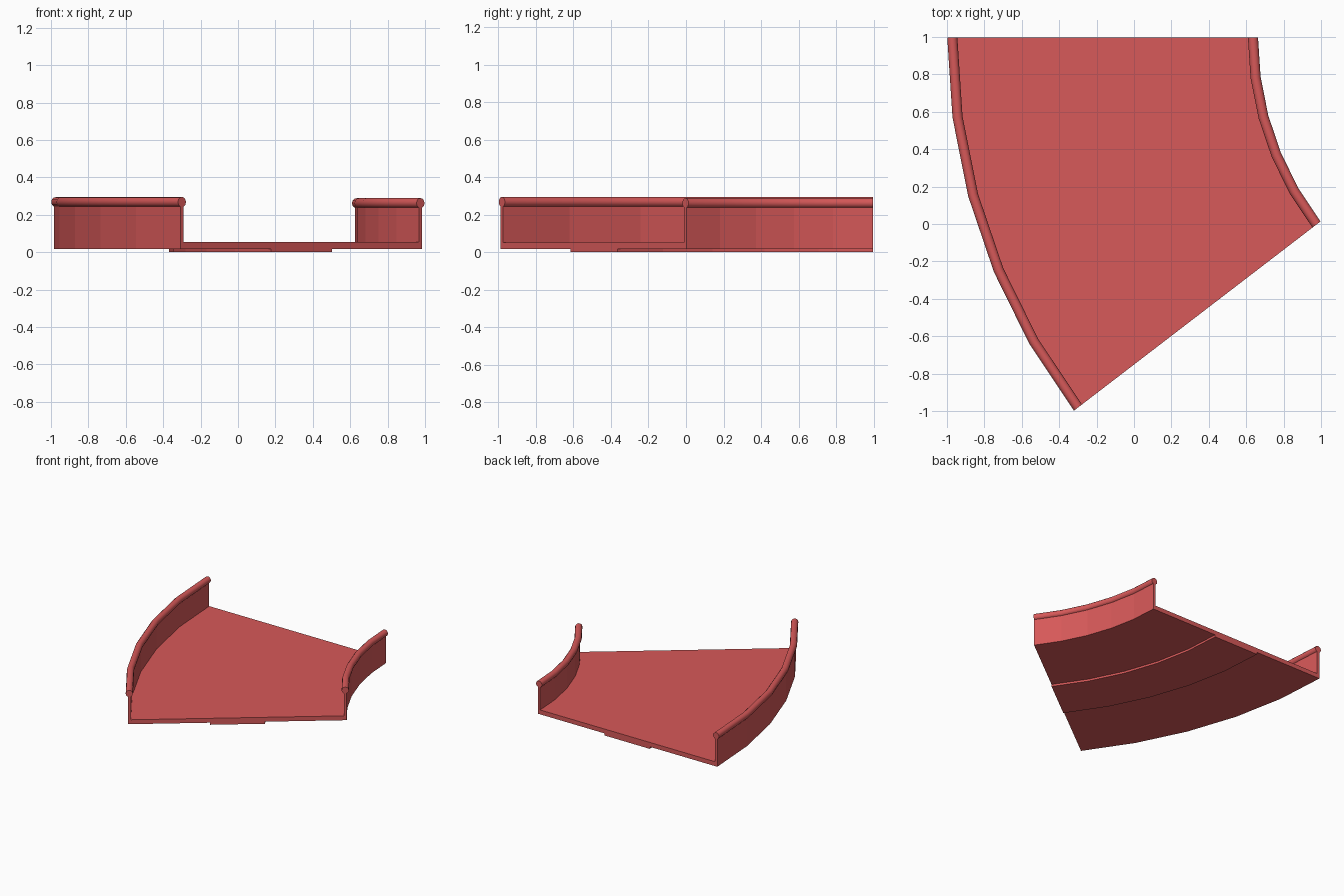
import bpy, bmesh, math
from mathutils import Vector

cube = bpy.data.objects.get("Cube")
if cube:
    bpy.data.objects.remove(cube)

CENTRE = Vector((2.28, 0.998, 0))   # pivot of the bend
SWEEP = math.radians(37.5)
STEPS = 5

red = bpy.data.materials.new("coral red")
red.use_nodes = True
colour = (0.68, 0.1, 0.1, 1)
red.diffuse_color = colour
red.node_tree.nodes["Principled BSDF"].inputs["Base Color"].default_value = colour


def sweep(name, profile, smooth=False):
    """Sweep a closed (radius, height) profile round the bend and cap its ends."""
    bm = bmesh.new()
    rings = []
    for i in range(STEPS + 1):
        a = SWEEP * i / STEPS
        rings.append([bm.verts.new(CENTRE + Vector((-r * math.cos(a), -r * math.sin(a), z)))
                      for r, z in profile])
    n = len(profile)
    for a, b in zip(rings, rings[1:]):
        for j in range(n):
            k = (j + 1) % n
            bm.faces.new((a[j], a[k], b[k], b[j]))
    bm.faces.new(rings[0])
    bm.faces.new(rings[-1][::-1])
    bmesh.ops.recalc_face_normals(bm, faces=bm.faces)
    mesh = bpy.data.meshes.new(name)
    bm.to_mesh(mesh)
    bm.free()
    mesh.materials.append(red)
    obj = bpy.data.objects.new(name, mesh)
    bpy.context.collection.objects.link(obj)
    if smooth:
        bpy.ops.object.select_all(action="DESELECT")
        obj.select_set(True)
        bpy.context.view_layer.objects.active = obj
        bpy.ops.object.shade_smooth_by_angle(angle=math.radians(40))


def box(r0, r1, z0, z1):
    return [(r0, z0), (r1, z0), (r1, z1), (r0, z1)]


def circle(r, z, radius, sides=12):
    angles = [2 * math.pi * i / sides for i in range(sides)]
    return [(r + radius * math.cos(t), z + radius * math.sin(t)) for t in angles]


# Deck with a deeper central band underneath
BASE, TOP = 0.017, 0.053
INNER, OUTER = 1.655, 3.24
BAND_IN, BAND_OUT = 2.24, 2.65
sweep("deck", [(INNER, BASE), (BAND_IN, BASE), (BAND_IN, 0), (BAND_OUT, 0),
               (BAND_OUT, BASE), (OUTER, BASE), (OUTER, TOP), (INNER, TOP)])

# Side walls, each with a round handrail
for side, r0, r1, rail_z in (("inner", 1.633, INNER, 0.262),
                             ("outer", OUTER, 3.263, 0.268)):
    sweep(side + "_wall", box(r0, r1, BASE, rail_z))
    sweep(side + "_rail", circle((r0 + r1) / 2, rail_z, 0.027), smooth=True)
